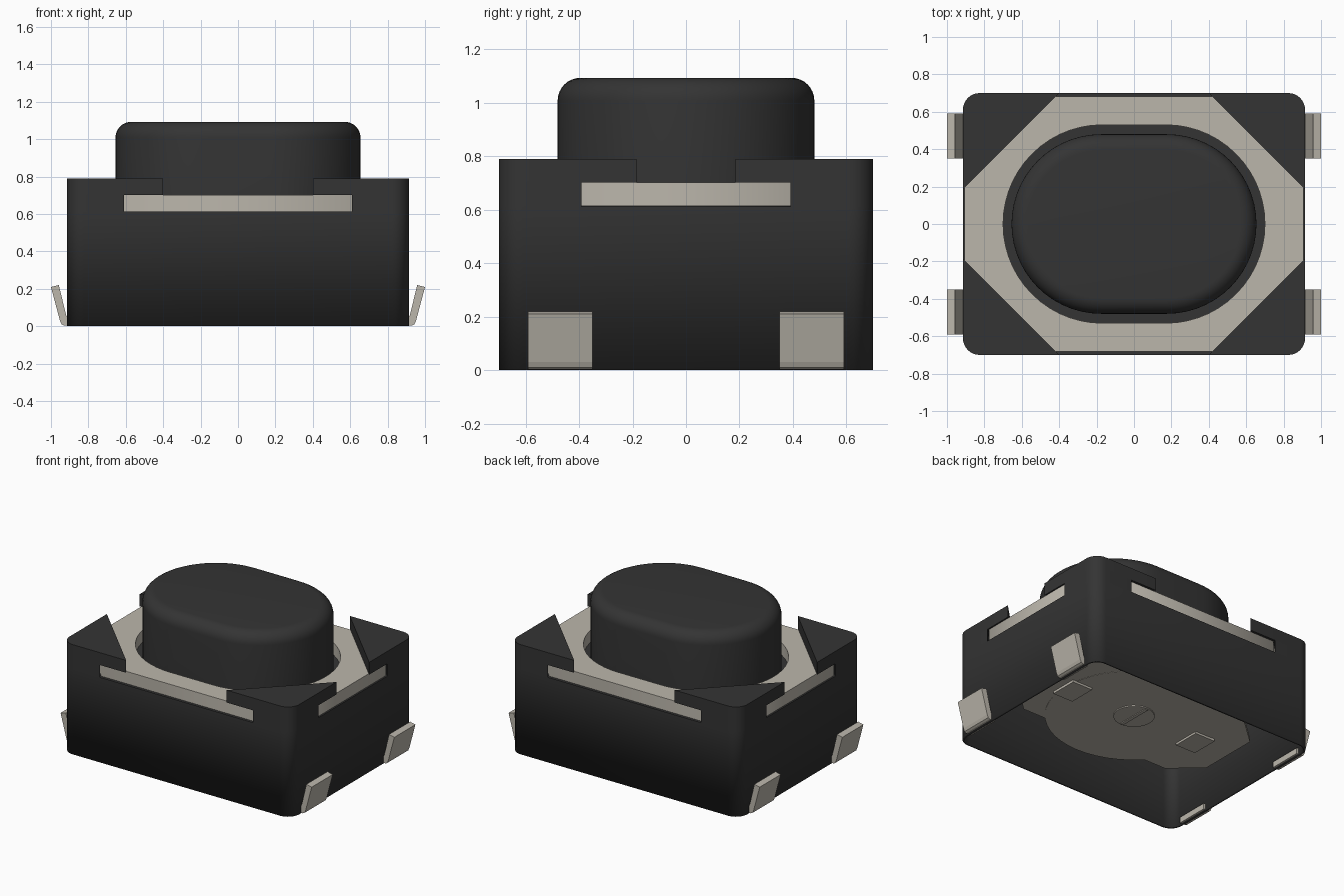
import bpy, bmesh, math

cube = bpy.data.objects.get("Cube")
if cube:
    bpy.data.objects.remove(cube, do_unlink=True)


def material(name, rgb):
    m = bpy.data.materials.new(name)
    m.use_nodes = True
    m.diffuse_color = (*rgb, 1)
    bsdf = next(n for n in m.node_tree.nodes if n.type == 'BSDF_PRINCIPLED')
    bsdf.inputs["Base Color"].default_value = (*rgb, 1)
    return m


BLACK = material("black plastic", (0.034, 0.034, 0.034))
METAL = material("warm grey metal", (0.50, 0.47, 0.41))


def finish(name, bm, mat, smooth=False):
    bmesh.ops.recalc_face_normals(bm, faces=bm.faces[:])
    me = bpy.data.meshes.new(name)
    bm.to_mesh(me)
    bm.free()
    ob = bpy.data.objects.new(name, me)
    bpy.context.collection.objects.link(ob)
    me.materials.append(mat)
    if smooth:
        bpy.ops.object.select_all(action='DESELECT')
        ob.select_set(True)
        bpy.context.view_layer.objects.active = ob
        bpy.ops.object.shade_smooth_by_angle(angle=math.radians(30))
    return ob


def loft(name, rings, mat, smooth=False, bottom=True):
    """Skin a stack of equal-length rings and cap the ends."""
    bm = bmesh.new()
    loops = [[bm.verts.new(p) for p in r] for r in rings]
    n = len(loops[0])
    for a, b in zip(loops, loops[1:]):
        for i in range(n):
            bm.faces.new((a[i], a[(i + 1) % n], b[(i + 1) % n], b[i]))
    bm.faces.new(loops[-1])
    if bottom:
        bm.faces.new(loops[0][::-1])
    return finish(name, bm, mat, smooth)


def prism(name, pts, z0, z1, mat, smooth=False, bottom=True):
    return loft(name, [[(x, y, z) for x, y in pts] for z in (z0, z1)], mat, smooth, bottom)


def arc(cx, cy, r, a0, a1, n):
    return [(cx + r * math.cos(math.radians(a0 + (a1 - a0) * i / n)),
             cy + r * math.sin(math.radians(a0 + (a1 - a0) * i / n))) for i in range(n + 1)]


def stadium(c, r, n=28):
    return arc(c, 0, r, -90, 90, n) + arc(-c, 0, r, 90, 270, n)


def octagon(x, y, xi, yi):
    return [(x, -yi), (x, yi), (xi, y), (-xi, y), (-x, yi), (-x, -yi), (-xi, -y), (xi, -y)]


HX, HY, R = 0.915, 0.70, 0.09
corner = arc(HX - R, HY - R, R, 0, 90, 8)
SIDES = [("front_left", 1, -1), ("front_right", -1, -1),
         ("back_left", 1, 1), ("back_right", -1, 1)]

# Housing shell, open underneath
outline = []
for k, (sx, sy) in enumerate([(1, 1), (-1, 1), (-1, -1), (1, -1)]):
    pts = [(x * sx, y * sy) for x, y in corner]
    outline += pts if k % 2 == 0 else pts[::-1]
shell = prism("housing_shell", outline, 0, 0.612, BLACK, True, bottom=False)
mod = shell.modifiers.new("wall", 'SOLIDIFY')
mod.thickness = 0.015
mod.offset = -1

# Corner posts and the triangular caps on them
for tag, sx, sy in SIDES:
    post = [(HX, 0.39)] + corner + [(0.61, HY)]
    cap = [(HX, 0.185)] + corner + [(0.40, HY)]
    prism("corner_post_" + tag, [(x * sx, y * sy) for x, y in post], 0.61, 0.705, BLACK, True)
    prism("corner_cap_" + tag, [(x * sx, y * sy) for x, y in cap], 0.701, 0.79, BLACK, True)

# Metal cover plate with a rounded opening
cu = bpy.data.curves.new("cover_plate", 'CURVE')
cu.dimensions = '2D'
cu.fill_mode = 'BOTH'
cu.extrude = 0.044
for pts in (octagon(0.905, 0.683, 0.61, 0.39), stadium(0.17, 0.53)):
    sp = cu.splines.new('POLY')
    sp.points.add(len(pts) - 1)
    for p, (x, y) in zip(sp.points, pts):
        p.co = (x, y, 0, 1)
    sp.use_cyclic_u = True
plate = bpy.data.objects.new("cover_plate", cu)
plate.location.z = 0.658
bpy.context.collection.objects.link(plate)
cu.materials.append(METAL)
bpy.ops.object.select_all(action='DESELECT')
plate.select_set(True)
bpy.context.view_layer.objects.active = plate
bpy.ops.object.convert(target='MESH')

# Push button with a rounded top edge
F, TOP = 0.085, 1.093
steps = [(0.48, 0.60)] + [(0.48 - F + F * math.cos(t), TOP - F + F * math.sin(t))
                          for t in (math.pi / 2 * i / 8 for i in range(9))]
loft("push_button", [[(x, y, z) for x, y in stadium(0.175, r)] for r, z in steps], BLACK, True)

# Bent terminals
bend = [(0.885, 0.003), (0.93, 0.003), (0.943, 0.01), (0.952, 0.03), (1.0, 0.21),
        (0.958, 0.22), (0.918, 0.055), (0.885, 0.045)]
for tag, sx, sy in SIDES:
    loft("terminal_" + tag, [[(x * sx, y * sy, z) for x, z in bend] for y in (0.35, 0.59)], METAL)

# Contact plate inside, seen from underneath
prism("contact_plate", octagon(0.80, 0.40, 0.60, 0.22), 0.222, 0.25, METAL)
prism("contact_disc", arc(0, 0, 0.58, 0, 352.5, 47), 0.22, 0.252, METAL, True)
prism("contact_pin", arc(0, 0, 0.134, 0, 348.75, 31), 0.212, 0.225, METAL, True)


def rect(cx, hx, hy):
    return [(cx - hx, -hy), (cx + hx, -hy), (cx + hx, hy), (cx - hx, hy)]


prism("pin_slot_bar", rect(0, 0.012, 0.125), 0.207, 0.215, METAL)
for tag, s in (("left", 1), ("right", -1)):
    prism("contact_pad_" + tag, rect(0.52 * s, 0.08, 0.10), 0.205, 0.225, METAL)
